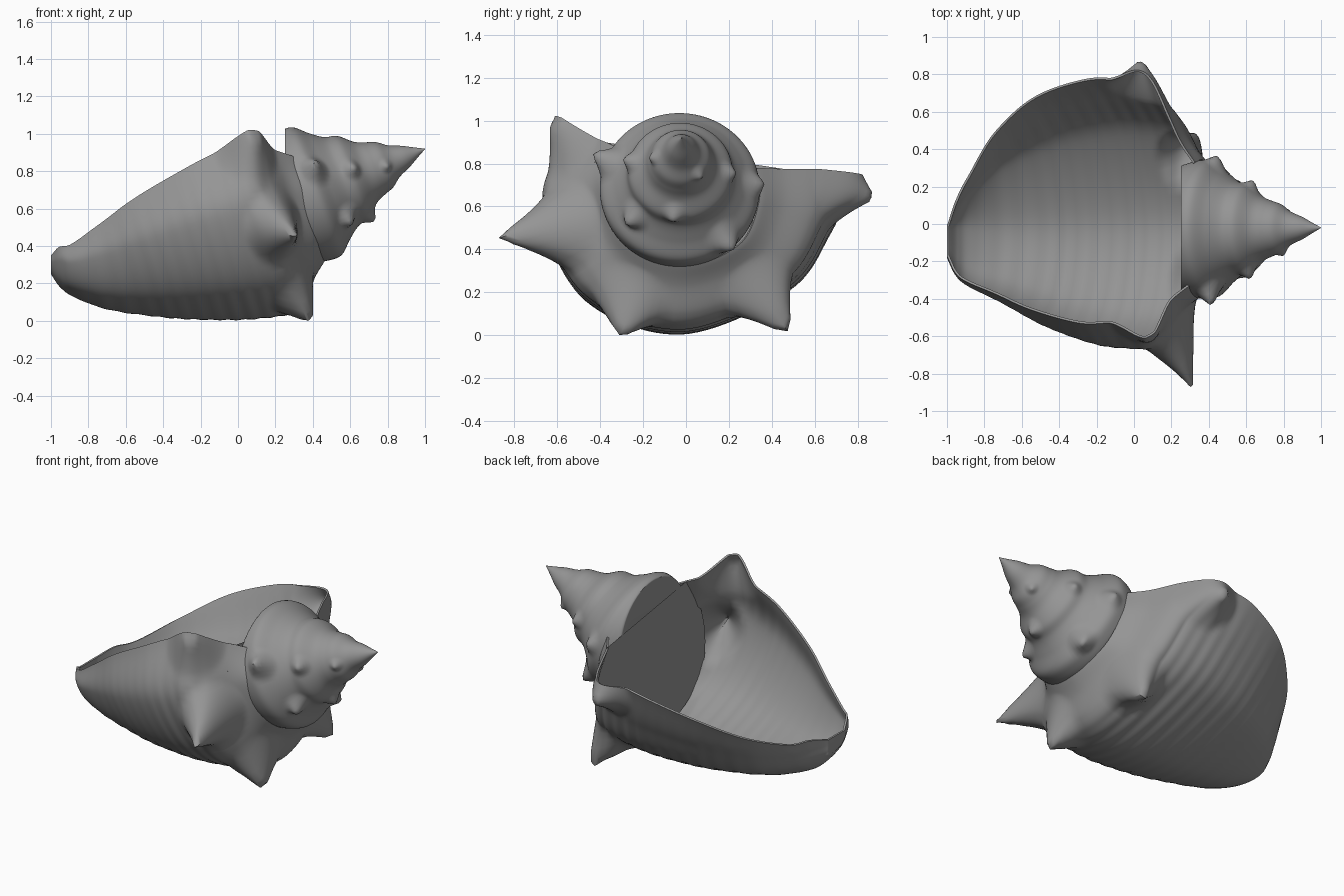
import bpy, math
from mathutils import Vector

if "Cube" in bpy.data.objects:
    bpy.data.objects.remove(bpy.data.objects["Cube"])

mat = bpy.data.materials.new("shell grey")
mat.use_nodes = True
mat.diffuse_color = (0.3, 0.3, 0.3, 1)
bsdf = mat.node_tree.nodes["Principled BSDF"]
bsdf.inputs["Base Color"].default_value = mat.diffuse_color
bsdf.inputs["Roughness"].default_value = 0.7


def make(name, verts, faces, thickness=0):
    mesh = bpy.data.meshes.new(name)
    mesh.from_pydata([tuple(v) for v in verts], [], faces)
    mesh.materials.append(mat)
    obj = bpy.data.objects.new(name, mesh)
    bpy.context.collection.objects.link(obj)
    bpy.ops.object.select_all(action='DESELECT')
    obj.select_set(True)
    bpy.context.view_layer.objects.active = obj
    if thickness:
        mod = obj.modifiers.new("wall", 'SOLIDIFY')
        mod.thickness = thickness
        mod.offset = -1
        bpy.ops.object.modifier_apply(modifier=mod.name)
    bpy.ops.object.shade_smooth_by_angle(angle=math.radians(50))


def smooth_path(points, steps):
    """Catmull-Rom samples through vectors of any length."""
    pts = [Vector(p) for p in points]
    pts = [pts[0] * 2 - pts[1]] + pts + [pts[-1] * 2 - pts[-2]]
    out = []
    for a, b, c, d in zip(pts, pts[1:], pts[2:], pts[3:]):
        for k in range(steps):
            t = k / steps
            out.append(0.5 * (2 * b + (c - a) * t + (2 * a - 5 * b + 4 * c - d) * t * t
                              + (3 * b - a - 3 * c + d) * t ** 3))
    return out + [pts[-2]]


def clamp(v):
    return max(0, min(1, v))


def pull_horns(verts, horns):
    """Draw the surface out into flared horns: root, tip, foot radius, bluntness."""
    moved = [v.copy() for v in verts]
    for root, tip, radius, blunt in horns:
        near = min(verts, key=lambda v: (v - Vector(root)).length)
        reach = Vector(tip) - near
        for v, m in zip(verts, moved):
            f = clamp(1 - (v - near).length / radius)
            m += reach * min(1, blunt * f ** 1.4)
    return moved


# Body: leaning cross-sections, each open at the top
# station, front rim y z, front bulge y, bottom z, back rim y z
stations = [
    (-1, -.17, .35, -.18, .25, -.01, .35),
    (-.96, -.26, .395, -.27, .18, .12, .38),
    (-.9, -.31, .41, -.33, .125, .25, .385),
    (-.75, -.37, .51, -.41, .055, .49, .48),
    (-.5, -.46, .66, -.54, .015, .68, .61),
    (-.2, -.53, .81, -.64, .005, .775, .71),
    (0, -.53, .9, -.665, .015, .775, .75),
    (.15, -.55, .95, -.66, .04, .74, .77),
    (.24, -.5, .94, -.58, .1, .64, .775),
    (.33, -.4, .91, -.45, .23, .45, .775),
    (.41, -.33, .88, -.39, .32, .33, .78),
]


def section(s, fy, fz, bulge, low, by, bz):
    mid, rise, w = low + .65 * (fz - low), bz - low, clamp((s - .15) * 4)
    line = smooth_path([
        (fy, fz), (bulge, mid), (bulge * .72, low + .29 * (mid - low)), (-.02, low),
        (by * (.61 + .14 * w), low + rise * (.28 - .06 * w)),
        (by * (.86 + .17 * w), low + rise * .65), (by, bz)], 12)
    lean = .3 * clamp((s + 1) * 2.5)
    out = []
    for j, (y, z) in enumerate(line):
        # growth ripples fade out at the rims and the shoulder
        wave = .005 * math.sin(math.pi * j / (len(line) - 1)) * math.sin(s * 70)
        wave *= clamp((s + 1) * 3) * clamp((.2 - s) * 8)
        y, z = y * (1 + wave), .5 + (z - .5) * (1 + wave)
        out.append(Vector((s - lean * (z - .5), y, z)))
    return out


rows = [section(*st) for st in smooth_path(stations, 12)]
width = len(rows[0])
faces = [(i * width + j, i * width + j + 1, (i + 1) * width + j + 1, (i + 1) * width + j)
         for i in range(len(rows) - 1) for j in range(width - 1)]
faces.append(tuple(reversed(range(width))))
body = pull_horns([p for row in rows for p in row], [
    ((.07, -.55, .94), (.09, -.61, .995), .2, 1.4),     # front top
    ((.24, -.58, .5), (.31, -.865, .455), .21, 1.08),   # front
    ((.31, -.25, .16), (.39, -.3, .015), .19, 1.2),     # front bottom
    ((.28, .35, .22), (.33, .47, .025), .19, 1.2),      # back bottom
    ((.06, .75, .68), (.04, .86, .645), .2, 1.2),       # lip
])
make("shell_body", body, faces, thickness=.012)

# Inner wall closing the bowl below the spire, cut from the body sections
cut, wall = .245, []
for j in range(width):
    for a, b in zip(rows, rows[1:]):
        if a[j].x <= cut < b[j].x:
            wall.append(a[j].lerp(b[j], (cut - a[j].x) / (b[j].x - a[j].x)))
            break
make("inner_wall", wall, [tuple(reversed(range(len(wall))))])

# Spire: stepped cone on a leaning axis, cut flat where it meets the bowl
base, apex = Vector((.36, -.03, .67)), Vector((1, -.02, .92))
axis = apex - base
ahead = axis.normalized()
up = (Vector((0, 0, 1)) - ahead * ahead.z).normalized()
side = ahead.cross(up) * -1


def around(angle):
    return side * math.cos(angle) + up * math.sin(angle)


tiers = [(-.12, .35), (0, .37), (.1, .365), (.2, .305), (.3, .255), (.4, .235), (.5, .175),
         (.58, .15), (.66, .13), (.74, .09), (.84, .06), (.92, .03), (1, .001)]
sides = 96
verts, faces = [], []
for t, r in smooth_path(tiers, 7):
    for k in range(sides):
        p = base + axis * t + around(math.tau * k / sides) * max(r, .001)
        verts.append(Vector((max(p.x, .25), p.y, p.z)))
for a in range(0, len(verts) - sides, sides):
    for k in range(sides):
        n = (k + 1) % sides
        faces.append((a + k, a + n, a + sides + n, a + sides + k))
faces.append(tuple(reversed(range(sides))))

# Small horns on the tiers: place along axis, angle, radius, length, foot
knobs = []
for t, deg, radius, length, foot in [
        (.14, 0, .345, .04, .08), (.14, 160, .345, .075, .09),
        (.24, 222, .285, .05, .08), (.14, 307, .345, .06, .09),
        (.42, 170, .225, .04, .065), (.42, 262, .225, .035, .065), (.42, 355, .225, .03, .06),
        (.67, 185, .125, .02, .045), (.67, 310, .125, .02, .045)]:
    out = around(math.radians(deg))
    root = base + axis * t + out * radius
    knobs.append((root, root + (out + ahead * .2) * length, foot, 1.3))
make("spire", pull_horns(verts, knobs), faces)
